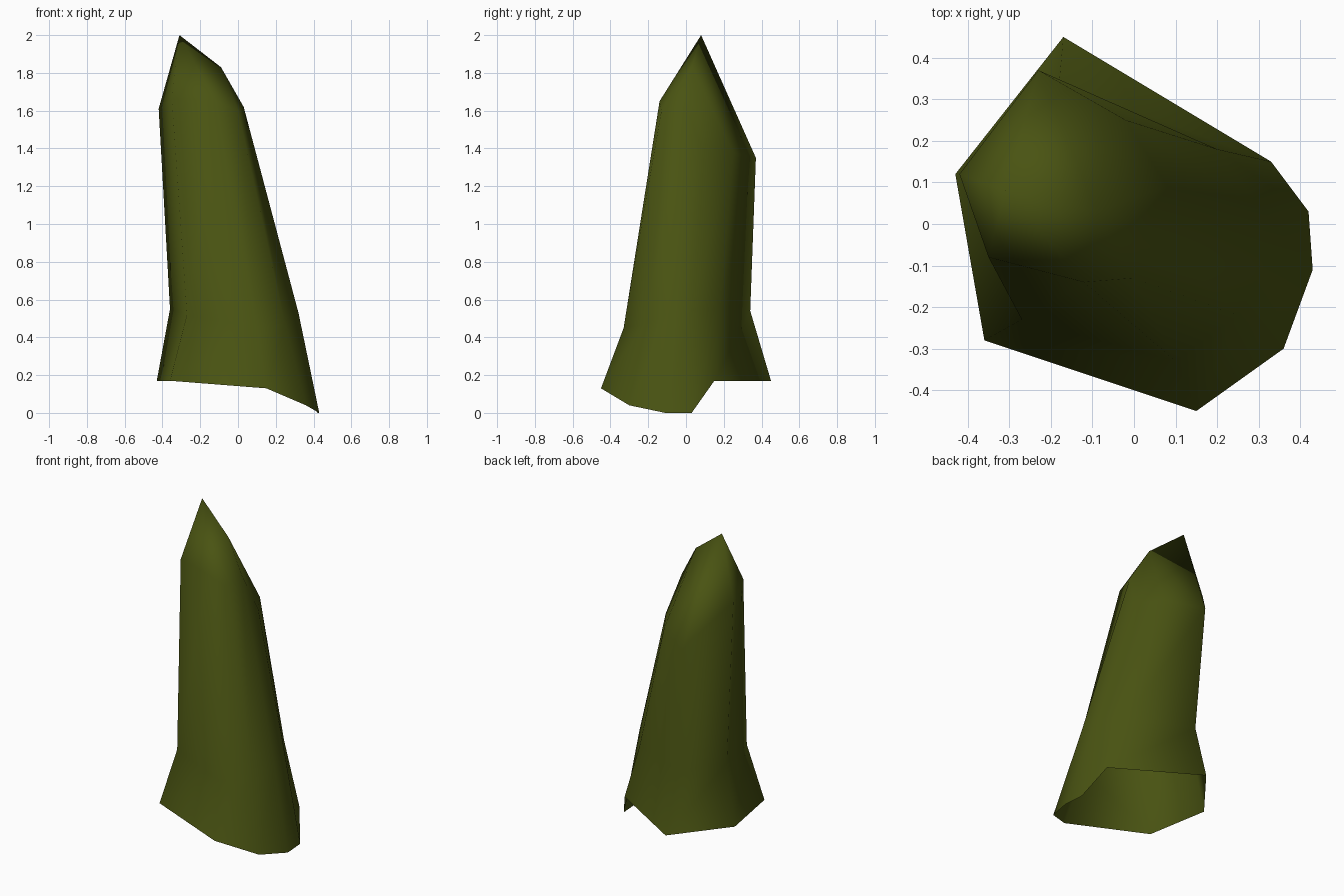
import bpy
import bmesh

default_cube = bpy.data.objects.get("Cube")
if default_cube:
    bpy.data.objects.remove(default_cube, do_unlink=True)


def make_material(name, colour):
    material = bpy.data.materials.new(name)
    material.use_nodes = True
    material.diffuse_color = colour
    shader = next(n for n in material.node_tree.nodes if n.type == "BSDF_PRINCIPLED")
    shader.inputs["Base Color"].default_value = colour
    shader.inputs["Roughness"].default_value = 0.9
    return material


def bridge(bm, lower, upper):
    """Join two rings of equal length with a band of quads."""
    count = len(lower)
    for i in range(count):
        j = (i + 1) % count
        bm.faces.new((lower[i], lower[j], upper[j], upper[i]))


# Cross-sections, each running counter-clockwise from the back corner
flared_hem = [(-.17, .45, .17), (-.43, .12, .17), (-.36, -.28, .17), (.15, -.45, .13),
              (.36, -.3, .04), (.43, -.11, 0), (.42, .03, 0), (.33, .15, .17)]
waist = [(-.18, .34, .54), (-.36, .1, .55), (-.27, -.23, .52), (.1, -.33, .45),
         (.25, -.22, .47), (.32, -.09, .53), (.31, .03, .55), (.2, .18, .55)]
shoulder = [(-.23, .37, 1.35), (-.42, .12, 1.61), (-.35, -.08, 1.66), (-.12, -.14, 1.65),
            (0, -.13, 1.6), (.03, 0, 1.62), (.08, .09, 1.39), (-.02, .25, 1.38)]

bm = bmesh.new()
rings = [[bm.verts.new(point) for point in section]
         for section in (flared_hem, waist, shoulder)]

# Tapered hollow wall, open at the bottom
for lower, upper in zip(rings, rings[1:]):
    bridge(bm, lower, upper)

# Pointed cap: a high tip on one side and a lower knuckle on the other
tip = bm.verts.new((-.31, .08, 2))
knuckle = bm.verts.new((-.09, .03, 1.83))
rim = rings[-1]
tip_edges = 3
for i in range(len(rim)):
    peak = tip if i < tip_edges else knuckle
    bm.faces.new((rim[i], rim[(i + 1) % len(rim)], peak))
bm.faces.new((rim[tip_edges], knuckle, tip))
bm.faces.new((rim[0], tip, knuckle))

bmesh.ops.recalc_face_normals(bm, faces=bm.faces)
for face in bm.faces:
    face.smooth = True

mesh = bpy.data.meshes.new("hollow_spike")
bm.to_mesh(mesh)
bm.free()
mesh.materials.append(make_material("dark olive green", (.067, .087, .006, 1)))
spike = bpy.data.objects.new("hollow_spike", mesh)
bpy.context.collection.objects.link(spike)
